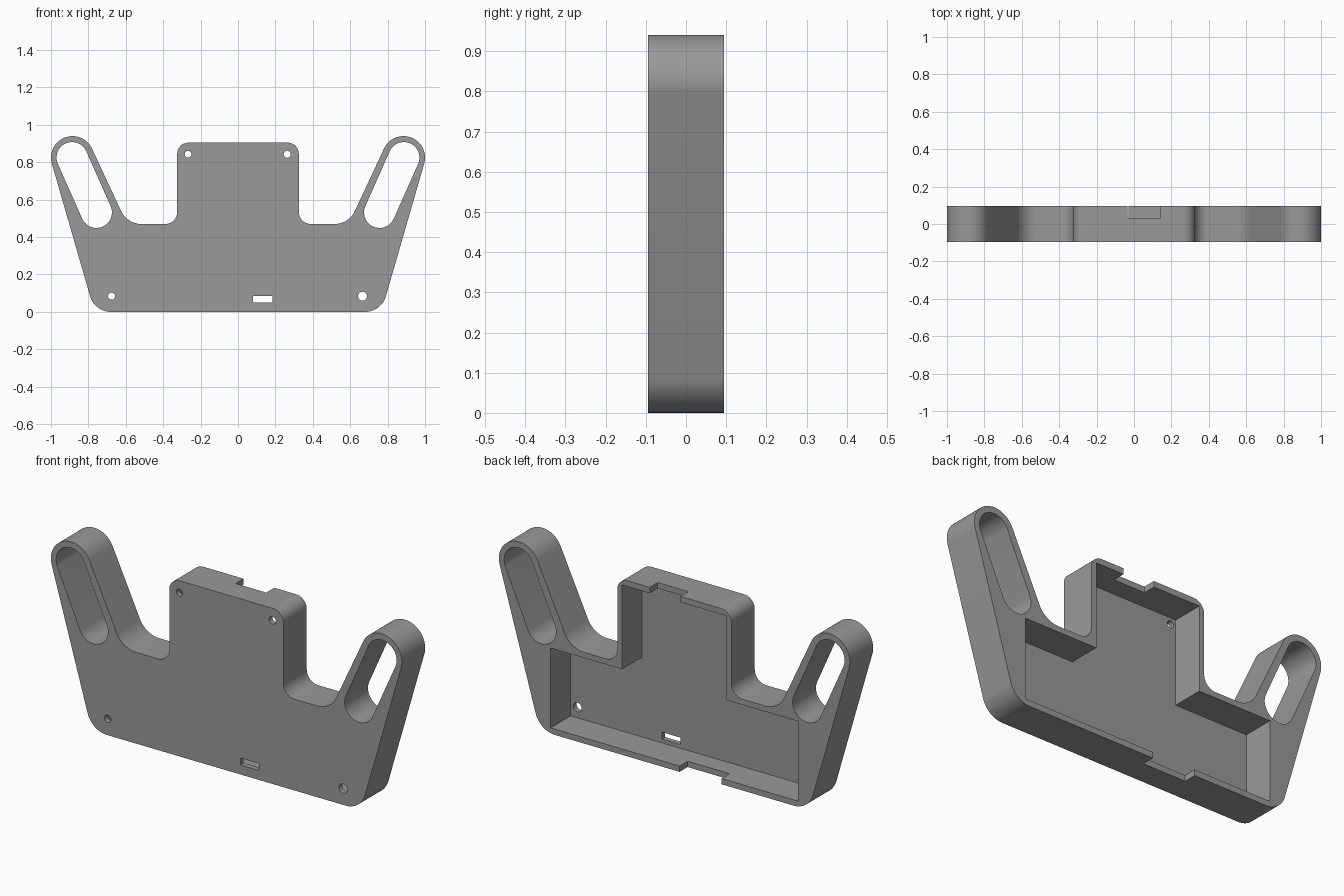
import bpy, bmesh, math
from mathutils import Vector

if "Cube" in bpy.data.objects:
    bpy.data.objects.remove(bpy.data.objects["Cube"])

HALF = 0.095          # half thickness
FLOOR = -0.068        # inner face of the front plate


def arc(cx, cz, r, a0, a1, n=16):
    """Points on an arc, angles in degrees."""
    return [(cx + r * math.cos(math.radians(a0 + (a1 - a0) * i / n)),
             cz + r * math.sin(math.radians(a0 + (a1 - a0) * i / n))) for i in range(n + 1)]


def prism(name, pts, y0, y1):
    """Extrude an x-z outline from y0 to y1."""
    bm = bmesh.new()
    face = bm.faces.new([bm.verts.new((x, y0, z)) for x, z in pts])
    ext = bmesh.ops.extrude_face_region(bm, geom=[face])
    verts = [g for g in ext["geom"] if isinstance(g, bmesh.types.BMVert)]
    bmesh.ops.translate(bm, verts=verts, vec=(0, y1 - y0, 0))
    bmesh.ops.recalc_face_normals(bm, faces=bm.faces)
    me = bpy.data.meshes.new(name)
    bm.to_mesh(me)
    bm.free()
    ob = bpy.data.objects.new(name, me)
    bpy.context.collection.objects.link(ob)
    return ob


def rect(x0, x1, z0, z1):
    return [(x0, z0), (x1, z0), (x1, z1), (x0, z1)]


def mirrored(half):
    return half + [(-x, z) for x, z in reversed(half)]


def slot(a, b, r):
    """Stadium outline around the segment a-b."""
    d = math.degrees(math.atan2(b[1] - a[1], b[0] - a[0]))
    return arc(*b, r, d - 90, d + 90, 24) + arc(*a, r, d + 90, d + 270, 24)


# Right half of the outline: foot corner, arm end, arm root, tower base, tower corner
outer = -math.degrees(math.atan2(0.277, 0.961))
inner = 180 - math.degrees(math.atan2(0.424, 0.906))
half = (arc(0.68, 0.115, 0.115, -90, outer)
        + arc(0.885, 0.825, 0.115, outer, inner, 32)
        + arc(0.516, 0.59, 0.12, inner - 180, -90)
        + arc(0.39, 0.535, 0.065, 270, 180)
        + arc(0.265, 0.845, 0.06, 0, 90))
body = prism("housing", mirrored(half), -HALF, HALF)

cutters = []
# Rear cavity: wide lower bay with a tower bay
bay = [(0.705, 0.03), (0.705, 0.441), (0.297, 0.441), (0.297, 0.875)]
cutters.append(prism("cavity_cutter", mirrored(bay), FLOOR, 0.2))
# Long openings in the arms
for s in (-1, 1):
    cutters.append(prism("arm_slot_cutter",
                         slot((s * 0.757, 0.532), (s * 0.887, 0.825), 0.083), -0.2, 0.2))
# Screw holes
for x, z, r in ((-0.676, 0.084, 0.019), (0.666, 0.084, 0.024),
                (-0.267, 0.843, 0.018), (0.263, 0.843, 0.019)):
    cutters.append(prism("screw_hole_cutter", arc(x, z, r, 0, 345, 23), -0.2, 0.0))
# Window in the front plate, and rim notches at top and bottom
cutters.append(prism("window_cutter", rect(0.08, 0.185, 0.049, 0.085), -0.2, 0.0))
cutters.append(prism("top_notch_cutter", rect(-0.035, 0.14, 0.86, 1.0), 0.03, 0.2))
cutters.append(prism("bottom_notch_cutter", rect(-0.27, -0.03, -0.1, 0.045), 0.03, 0.2))

# Cut the housing, then drop the cutters
bpy.context.view_layer.objects.active = body
for c in cutters:
    c.hide_render = True
    mod = body.modifiers.new("cut", "BOOLEAN")
    mod.operation, mod.solver, mod.object = "DIFFERENCE", "EXACT", c
    bpy.ops.object.modifier_apply(modifier=mod.name)
    bpy.data.objects.remove(c)

grey = bpy.data.materials.new("mid_grey")
grey.diffuse_color = (0.32, 0.32, 0.32, 1)
grey.use_nodes = True
grey.node_tree.nodes["Principled BSDF"].inputs["Base Color"].default_value = grey.diffuse_color
body.data.materials.clear()
body.data.materials.append(grey)

bpy.ops.object.select_all(action="DESELECT")
body.select_set(True)
bpy.ops.object.shade_smooth_by_angle(angle=math.radians(30))
